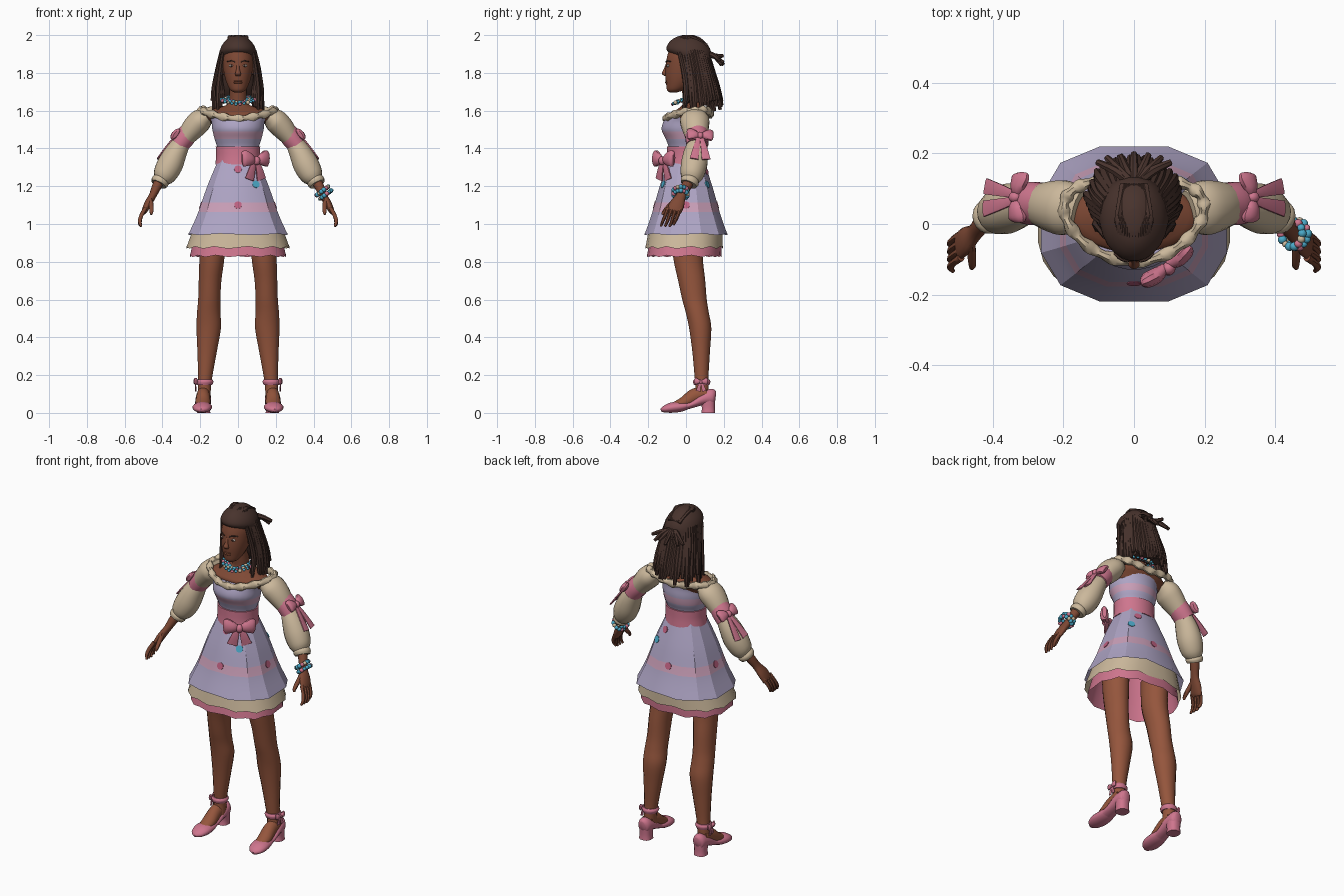
import bpy, bmesh, random
from math import sin, cos, pi, radians, copysign
from mathutils import Vector, Matrix
from mathutils.bvhtree import BVHTree

random.seed(4)
if "Cube" in bpy.data.objects:
    bpy.data.objects.remove(bpy.data.objects["Cube"])


def material(name, r, g, b):
    m = bpy.data.materials.new(name)
    m.use_nodes = True
    m.diffuse_color = (r, g, b, 1)
    shader = m.node_tree.nodes["Principled BSDF"]
    shader.inputs["Base Color"].default_value = (r, g, b, 1)
    shader.inputs["Roughness"].default_value = 0.8
    return m


SKIN = material("warm brown skin", .30, .092, .046)
DEEP = material("deep brown skin", .21, .066, .035)
HAIR = material("dark brown hair", .065, .033, .026)
LAVENDER = material("lavender cloth", .42, .37, .55)
MAUVE = material("pale pink cloth", .58, .34, .47)
PINK = material("pink cloth", .62, .18, .27)
ROSE = material("rose", .52, .12, .22)
CREAM = material("cream cloth", .60, .48, .33)
BLUE = material("sky blue", .07, .40, .58)
WHITE = material("eye white", .6, .55, .5)

HERE = Matrix.Identity(4)
MIRROR = Matrix.Scale(-1, 4, Vector((1, 0, 0)))
SIDES = (("left", HERE), ("right", MIRROR))
X, Y, Z = (Vector(axis) for axis in ((1, 0, 0), (0, 1, 0), (0, 0, 1)))


def finish(name, bm, mats, crisp=0.8, rule=None):
    bmesh.ops.recalc_face_normals(bm, faces=bm.faces)
    for edge in bm.edges:
        edge.smooth = edge.calc_face_angle(0) < crisp
    for face in bm.faces:
        face.smooth = True
        if rule:
            face.material_index = rule(face.calc_center_median())
    mesh = bpy.data.meshes.new(name)
    bm.to_mesh(mesh)
    bm.free()
    for m in mats:
        mesh.materials.append(m)
    obj = bpy.data.objects.new(name, mesh)
    bpy.context.collection.objects.link(obj)
    return obj


def spline(keys, steps):
    """Catmull-Rom through rows of (x, y, z, radius, radius)."""
    keys = [Vector(k) for k in keys]
    out = []
    for i in range(len(keys) - 1):
        a, b, c = keys[max(i - 1, 0)], keys[i], keys[i + 1]
        d = keys[min(i + 2, len(keys) - 1)]
        for k in range(steps):
            t = k / steps
            out.append(b + (c - a) * (t / 2) + (a * 2 - b * 5 + c * 4 - d) * (t * t / 2)
                       + (b * 3 - a - c * 3 + d) * (t ** 3 / 2))
    return out + [keys[-1]]


def tube(name, keys, *mats, m=HERE, n=16, steps=4, ref=Y, level=False, closed=False,
         cap=True, power=1, crisp=0.8, rule=None, hem=0):
    """Sweep an ellipse through rings; level keeps every ring horizontal."""
    rows = [Vector(k) for k in keys] if closed else spline(keys, steps)
    bm, rings, last = bmesh.new(), [], len(rows) - 1
    for i, row in enumerate(rows):
        centre, u, v = Vector(row[:3]), X, Y
        if not level:
            after = rows[(i + 1) % len(rows)] if closed else rows[min(i + 1, last)]
            before = rows[i - 1] if closed else rows[max(i - 1, 0)]
            t = Vector((after - before)[:3]).normalized()
            u = ref.cross(t).normalized()
            v = t.cross(u)
        ring = []
        for k in range(n):
            angle = 2 * pi * (k + .5) / n
            c, s = (copysign(abs(f) ** power, f) for f in (cos(angle), sin(angle)))
            p = centre + u * (row[3] * c) + v * (row[4] * s)
            if i == last:
                p.z += hem * (-1) ** k
            ring.append(bm.verts.new(m @ p))
        rings.append(ring)
    for a, b in zip(rings, rings[1:] + (rings[:1] if closed else [])):
        for k in range(n):
            j = (k + 1) % n
            bm.faces.new((a[k], a[j], b[j], b[k]))
    if cap and not closed:
        bm.faces.new(rings[0])
        bm.faces.new(rings[-1])
    return finish(name, bm, mats, crisp, rule)


def blob(name, loc, size, mat, m=HERE):
    bm = bmesh.new()
    place = m @ Matrix.Translation(loc) @ Matrix.Diagonal((*size, 1))
    bmesh.ops.create_uvsphere(bm, u_segments=14, v_segments=8, radius=1, matrix=place)
    finish(name, bm, [mat])


def beads(name, points, radius):
    bm = bmesh.new()
    for i, p in enumerate(points):
        made = bmesh.ops.create_icosphere(bm, subdivisions=2, radius=radius * random.uniform(.8, 1.2),
                                          matrix=Matrix.Translation(p))
        for face in {f for v in made["verts"] for f in v.link_faces}:
            face.material_index = (0, 0, 1, 0, 2)[i % 5]
    finish(name, bm, [BLUE, PINK, CREAM])


def frame(loc, normal, up, scale=1):
    """Local -y looks along normal, local z along up."""
    y = -Vector(normal).normalized()
    x = y.cross(Vector(up)).normalized()
    basis = Matrix((x, y, x.cross(y))).transposed().to_4x4()
    return Matrix.Translation(loc) @ basis @ Matrix.Scale(scale, 4)


def bow(name, m, tail=.1):
    for side, flip in SIDES:
        tube(f"{name}_{side}_loop", [(.005, 0, 0, .014, .012), (.035, -.005, .006, .032, .022),
             (.07, 0, .012, .045, .022), (.085, .005, .012, .034, .012)], PINK, m=m @ flip, n=10)
        tube(f"{name}_{side}_tail", [(.008, 0, 0, .012, .006), (.025, -.002, -tail / 2, .022, .006),
             (.04, 0, -tail, .03, .005)], PINK, m=m @ flip, n=8, power=.6)
    blob(f"{name}_knot", (0, -.01, 0), (.02, .02, .024), PINK, m)


# Head, neck and shoulders
tube("head", [(0, -.068, 1.697, .02, .02), (0, -.055, 1.71, .042, .046), (0, -.036, 1.745, .06, .07),
     (0, -.02, 1.79, .073, .09), (0, -.01, 1.84, .08, .097), (0, 0, 1.89, .08, .1),
     (0, 0, 1.94, .06, .08), (0, 0, 1.97, .02, .03)], DEEP, level=True, n=24)
tube("neck_and_shoulders", [(0, .02, 1.74, .045, .045), (0, .027, 1.68, .045, .046),
     (0, .032, 1.635, .054, .05), (0, .03, 1.612, .12, .07), (0, .02, 1.58, .18, .1),
     (0, .02, 1.54, .15, .08), (0, .02, 1.5, .1, .07)], DEEP, level=True, n=24)
tube("nose", [(0, -.098, 1.85, .008, .008), (0, -.108, 1.82, .009, .01),
     (0, -.114, 1.797, .016, .014), (0, -.106, 1.783, .012, .008)], DEEP, level=True, n=10)
for part, z, h in (("upper", 1.757, .005), ("lower", 1.748, .006)):
    blob(part + "_lip", (0, -.1, z), (.024, .011, h), SKIN)
for side, m in SIDES:
    blob(side + "_eye", (.034, -.094, 1.838), (.015, .008, .007), WHITE, m)
    blob(side + "_pupil", (.034, -.1, 1.838), (.006, .004, .006), HAIR, m)
    tube(side + "_brow", [(.016, -.106, 1.857, .003, .004), (.036, -.1, 1.864, .004, .004),
         (.056, -.082, 1.86, .002, .004)], HAIR, m=m, n=6)
    blob(side + "_ear", (.08, .0, 1.82), (.012, .02, .03), DEEP, m)

# Hair cap, hanging locks and the gathered tuft
tube("hair_cap", [(0, .012, 2.0, .02, .03), (0, .008, 1.985, .05, .07), (0, .008, 1.955, .08, .103),
     (0, .014, 1.92, .096, .117), (0, .038, 1.88, .1, .098), (0, .065, 1.8, .1, .08),
     (0, .09, 1.72, .1, .07), (0, .115, 1.66, .085, .045)], HAIR, level=True, n=24)
for i in range(26):
    a = radians(-112 + 224 * i / 25)
    s, c, low = sin(a), cos(a), random.uniform(1.58, 1.66)
    out = random.uniform(.95, 1.08)
    tube(f"hair_lock_{i + 1}", [(.085 * s, .03 + .08 * c, 1.92, .012, .012),
         (.105 * s, .05 + .085 * c, 1.82, .017, .017), (.118 * s * out, .065 + .1 * c, 1.72, .018, .018),
         (.13 * s * out, .075 + .115 * c, low, .009, .009)], HAIR, n=7, steps=3)
for i in range(18):
    a = pi * (i + .5) / 18
    tube(f"swept_strand_{i + 1}", [(.05 * cos(a), -.085 * sin(a), 1.957, .007, .007),
         (.045 * cos(a), .03 - .04 * sin(a), 1.992, .01, .008),
         (.03 * cos(a), .11, 1.945, .012, .01)], HAIR, n=6, ref=Z)
for i in range(7):
    a = radians(-60 + 20 * i)
    tube(f"gathered_tuft_{i + 1}", [(0, .11, 1.9, .016, .016), (.06 * sin(a), .15, 1.89, .014, .014),
         (.12 * sin(a), .15 + .05 * cos(a), random.uniform(1.83, 1.89), .009, .009)], HAIR, n=7, ref=Z)
for side, m in SIDES:
    for k in range(3):
        tube(f"{side}_front_lock_{k + 1}", [(.08, -.035 + .02 * k, 1.91, .01, .01),
             (.095, -.01 + .02 * k, 1.8, .014, .014), (.105 - .01 * k, .015 * k, 1.7, .015, .015),
             (.105 - .015 * k, .01 * k - .015, 1.6 + .02 * k, .008, .008)], HAIR, m=m, n=7)

# Dress
tube("bodice", [(0, 0, 1.33, .108, .095), (0, 0, 1.4, .11, .092), (0, 0, 1.45, .125, .108),
     (0, -.008, 1.5, .137, .122), (0, -.004, 1.545, .143, .115), (0, .008, 1.572, .16, .105)],
     LAVENDER, MAUVE, level=True, n=24, steps=5, rule=lambda p: 1.455 < p.z < 1.49)
tube("sash", [(0, 0, 1.315, .121, .107), (0, 0, 1.36, .117, .103), (0, 0, 1.41, .119, .102)],
     PINK, level=True, n=24)
skirt = tube("skirt", [(0, 0, 1.34, .107, .095), (0, 0, 1.2, .167, .143), (0, 0, 1.05, .221, .187),
             (0, 0, .945, .27, .225)], LAVENDER, MAUVE, level=True, n=12, steps=9, cap=False,
             power=.75, crisp=.42, rule=lambda p: 1.065 < p.z < 1.12, hem=.004)
tube("cream_tier", [(0, 0, .99, .235, .195), (0, -.01, .875, .274, .206)], CREAM, level=True,
     n=24, cap=False, power=.8, crisp=.5, hem=.006)
tube("pink_underskirt", [(0, 0, 1.3, .1, .088), (0, 0, .97, .22, .18), (0, -.01, .83, .256, .198)],
     PINK, level=True, n=24, cap=False, power=.8, crisp=.5, hem=.005)
tube("neckline_ruffle", [(.198 * cos(t), .012 + .118 * sin(t) + .035 * cos(t) ** 2,
     1.557 + .042 * abs(cos(t)) ** 1.5 + .025 * max(sin(t), 0), .017 + .004 * sin(16 * t),
     .02 + .005 * cos(16 * t)) for t in (2 * pi * i / 96 for i in range(96))],
     CREAM, n=8, ref=Z, closed=True)
bow("waist_bow", frame((.092, -.118, 1.335), (.6, -.8, 0), Z))

# Painted spots laid flat on the skirt
surface = BVHTree.FromPolygons([v.co for v in skirt.data.vertices],
                               [tuple(p.vertices) for p in skirt.data.polygons])
spots = [(a, 1.1, ROSE) for a in (0, 90, 180, 270)]
spots += [(270, 1.29, ROSE), (60, 1.28, ROSE), (308, 1.21, BLUE), (45, 1.21, BLUE)]
for i, (angle, z, mat) in enumerate(spots):
    ray = Vector((cos(radians(angle)), sin(radians(angle)), 0))
    hit, normal, _, _ = surface.ray_cast(ray + Z * z, -ray)
    bm = bmesh.new()
    bmesh.ops.create_cone(bm, cap_ends=True, segments=16, radius1=.02, radius2=.02, depth=.006,
                          matrix=Matrix.Translation(hit) @ normal.to_track_quat("Z", "Y").to_matrix().to_4x4())
    finish(f"skirt_spot_{i + 1}", bm, [mat])

for side, m in SIDES:
    # Sleeves
    tube(side + "_upper_sleeve", [(.155, .035, 1.575, .04, .06), (.195, .045, 1.55, .062, .078),
         (.235, .05, 1.51, .062, .072), (.275, .055, 1.46, .05, .058)], CREAM, m=m)
    tube(side + "_sleeve_band", [(.252, .055, 1.495, .052, .058), (.28, .058, 1.46, .056, .062),
         (.31, .06, 1.42, .052, .06)], PINK, m=m)
    tube(side + "_lower_sleeve", [(.295, .06, 1.435, .045, .05), (.33, .052, 1.375, .06, .065),
         (.362, .042, 1.31, .069, .07), (.392, .03, 1.255, .06, .06), (.41, .022, 1.225, .036, .04)],
         CREAM, m=m)
    tube(side + "_cuff", [(.402, .026, 1.24, .04, .042), (.412, .02, 1.225, .048, .05),
         (.42, .014, 1.21, .042, .044)], CREAM, m=m)
    bow(side + "_sleeve_bow", m @ frame((.332, .075, 1.465), (.8, .1, .6), (-.6, 0, .8), .8), .19)

    # Forearm, hand and fingers
    tube(side + "_forearm_and_palm", [(.41, .022, 1.24, .028, .03), (.432, 0, 1.195, .025, .027),
         (.452, -.025, 1.15, .02, .026), (.475, -.045, 1.11, .02, .038),
         (.492, -.06, 1.075, .016, .04), (.497, -.065, 1.06, .01, .034)], DEEP, m=m)
    for k in range(4):
        y = -.095 + .022 * k
        tube(f"{side}_finger_{k + 1}", [(.49, y, 1.085, .011, .011), (.512, y - .015, 1.045, .011, .01),
             (.52, y - .028, 1.015 - .006 * (k % 3), .01, .009),
             (.513, y - .038, .988 + .008 * (k == 3), .006, .006)], DEEP, m=m, n=8)
    tube(side + "_thumb", [(.462, -.05, 1.135, .013, .015), (.46, -.085, 1.1, .013, .013),
         (.458, -.115, 1.068, .011, .01), (.46, -.125, 1.05, .006, .006)], DEEP, m=m, n=8)

    # Legs
    tube(side + "_leg", [(.138, .01, .98, .072, .085), (.138, .01, .83, .068, .08),
         (.148, .03, .7, .061, .073), (.152, .045, .6, .06, .066), (.155, .06, .53, .063, .062),
         (.155, .075, .45, .066, .06), (.163, .08, .33, .053, .048), (.173, .082, .2, .039, .038),
         (.178, .085, .13, .035, .036), (.18, .075, .07, .036, .04)], SKIN, m=m, level=True)

    # Feet and heeled shoes
    tube(side + "_foot", [(.182, .11, .1, .034, .035), (.184, .05, .09, .036, .042),
         (.186, -.01, .055, .04, .032), (.188, -.07, .03, .034, .022)], SKIN, m=m, ref=Z)
    tube(side + "_shoe_toe", [(.186, .03, .045, .038, .014), (.187, -.02, .034, .049, .026),
         (.19, -.075, .028, .051, .028), (.193, -.115, .019, .036, .018),
         (.194, -.132, .013, .012, .008)], PINK, m=m, ref=Z)
    tube(side + "_shoe_back", [(.182, .157, .085, .018, .026), (.182, .14, .085, .036, .044),
         (.183, .09, .074, .042, .034), (.186, .03, .045, .042, .02), (.187, -.02, .03, .044, .02)],
         PINK, m=m, ref=Z)
    tube(side + "_shoe_heel", [(.182, .115, .08, .037, .04), (.182, .118, .03, .034, .035),
         (.182, .118, 0, .036, .037)], PINK, m=m, level=True, power=.8)
    tube(side + "_ankle_strap", [(.177, .083, .178, .041, .041), (.177, .083, .165, .048, .047),
         (.178, .083, .148, .042, .042)], PINK, m=m, level=True)
    bow(side + "_ankle_bow", m @ frame((.224, .08, .163), (1, -.1, 0), Z, .4), .12)

# Beaded necklace and the bracelet on the left wrist
beads("necklace", [(r * cos(t), .02 + r * sin(t), 1.655 + .016 * abs(cos(t)) - .35 * (r - .06)
      + .012 * sin(t)) for r in (.066, .078, .092) for t in (2 * pi * i / 26 for i in range(26))], .0095)
wrist = frame((.455, -.028, 1.165), (-.3, -.8, -.2), (-.38, .42, .8))
beads("bracelet", [wrist @ Vector((.037 * cos(t), .037 * sin(t), h)) for h in (-.013, .013)
      for t in (2 * pi * i / 14 for i in range(14))], .011)
